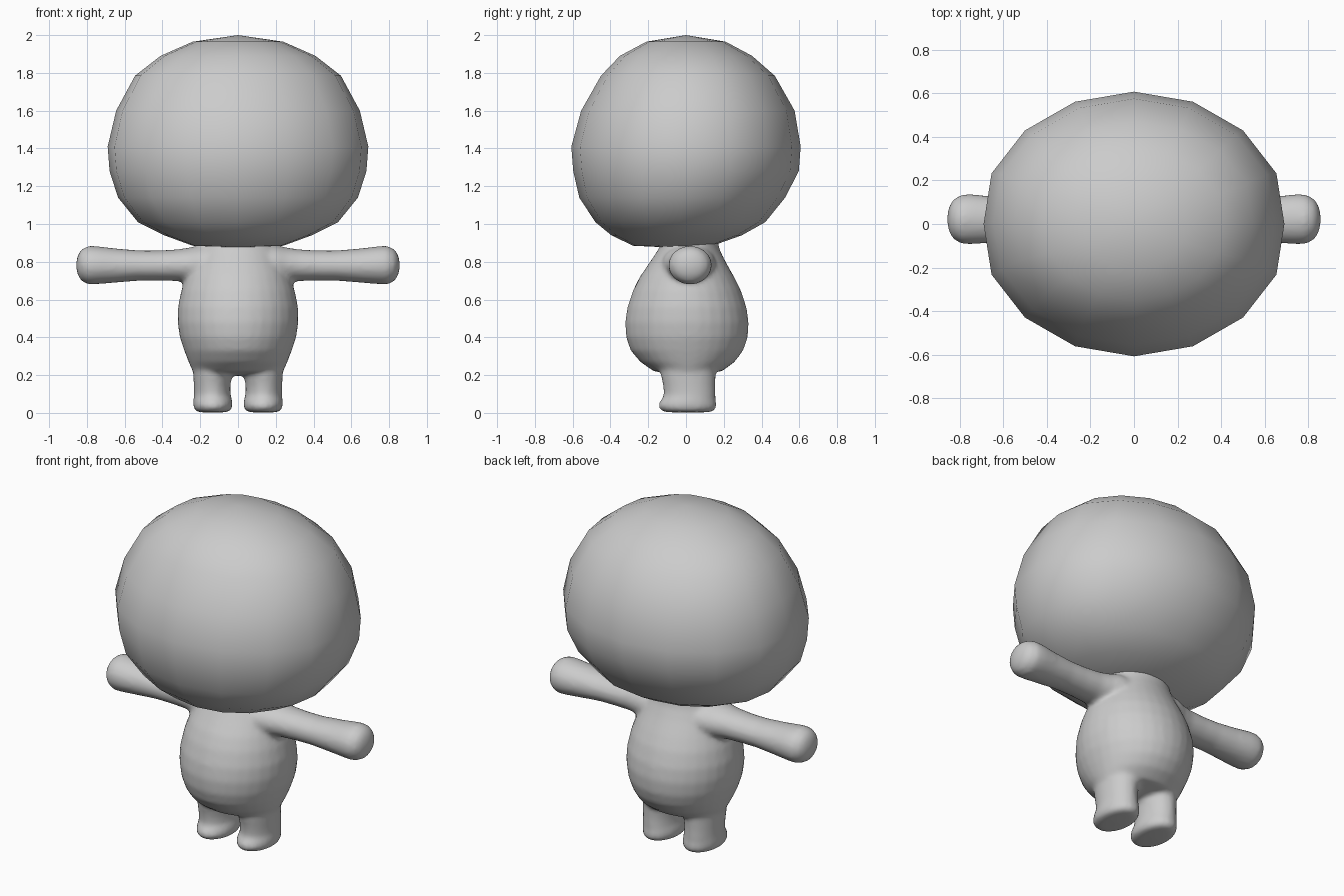
import bpy, bmesh, math

grey = bpy.data.materials.new("plain grey")
grey.diffuse_color = (0.6, 0.6, 0.6, 1)


def loft(bm, rings, start, end, sides, place):
    """Skin elliptical rings (t, ru, rv, cu, cv) between two end points."""
    def row(t, ru, rv, cu, cv):
        return [bm.verts.new(place(t, cu + ru * math.sin(2 * math.pi * i / sides),
                                   cv + rv * math.cos(2 * math.pi * i / sides)))
                for i in range(sides)]
    rows = [row(*r) for r in rings]
    for a, b in zip(rows, rows[1:]):
        for i in range(sides):
            j = (i + 1) % sides
            bm.faces.new((a[i], a[j], b[j], b[i]))
    for pole, r in ((bm.verts.new(place(*start)), rows[0]), (bm.verts.new(place(*end)), rows[-1])):
        for i in range(sides):
            bm.faces.new((pole, r[i], r[(i + 1) % sides]))


def upright(t, u, v):
    return (u, v, t)


def finish(bm, name):
    bmesh.ops.recalc_face_normals(bm, faces=bm.faces)
    mesh = bpy.data.meshes.new(name)
    bm.to_mesh(mesh)
    bm.free()
    mesh.materials.append(grey)
    mesh.shade_smooth()
    obj = bpy.data.objects.new(name, mesh)
    bpy.context.collection.objects.link(obj)
    return obj


# Big sixteen-sided head, its chin leaning towards the front
head_rings = [
    (1.965, .24, .21, 0, 0), (1.89, .41, .35, 0, 0), (1.785, .545, .46, 0, .01),
    (1.60, .645, .565, 0, .01), (1.41, .69, .607, 0, 0), (1.28, .68, .597, 0, 0),
    (1.14, .635, .545, 0, -.02), (1.01, .53, .45, 0, -.03),
    (.94, .39, .345, 0, -.05), (.885, .24, .21, 0, -.07)]
bm = bmesh.new()
loft(bm, head_rings, (2.0, 0, 0), (.875, 0, -.07), 16, upright)
# Fuller cheeks either side of the centre line
for v in bm.verts:
    if .1 < abs(v.co.y) and abs(v.co.x) > .05:
        v.co.x *= 1.025
finish(bm, "head")

# Pear-shaped torso with neck
bm = bmesh.new()
torso = [
    (.98, .19, .15, 0, .02), (.90, .20, .15, 0, .02), (.86, .215, .165, 0, .015),
    (.80, .24, .20, 0, .01), (.72, .275, .25, 0, .005), (.65, .30, .285, 0, .005),
    (.56, .318, .315, 0, .005), (.48, .32, .327, 0, .005), (.40, .308, .322, 0, .005),
    (.33, .285, .298, 0, .005), (.27, .262, .25, 0, .008), (.22, .24, .18, 0, .01)]
loft(bm, torso, (.99, 0, .02), (.195, 0, .01), 32, upright)

# Mirrored legs and arms
leg = [
    (.30, .105, .15, .135, .01), (.20, .102, .145, .135, .012), (.14, .097, .138, .137, .017),
    (.09, .097, .137, .136, .02), (.075, .102, .142, .134, .014), (.05, .105, .154, .133, .008),
    (.025, .103, .152, .133, .008), (.005, .085, .13, .133, .01)]
arm = [
    (.10, .15, .105, .015, .79), (.20, .14, .102, .015, .787), (.26, .118, .092, .015, .783),
    (.32, .105, .084, .015, .782), (.42, .098, .08, .017, .78), (.52, .098, .08, .018, .78),
    (.64, .105, .09, .02, .78), (.74, .115, .10, .022, .782), (.79, .114, .103, .022, .782),
    (.83, .09, .083, .022, .782), (.85, .055, .05, .022, .782)]
for s in (1, -1):
    loft(bm, leg, (.30, .135, .01), (0, .133, .01), 24,
         lambda t, u, v: (s * u, v, t))
    loft(bm, arm, (.10, .015, .79), (.858, .022, .782), 24,
         lambda t, u, v: (s * t, u, v))
body = finish(bm, "body")

# Fuse limbs and torso into one soft skin
fuse = body.modifiers.new("fuse", 'REMESH')
fuse.mode = 'VOXEL'
fuse.voxel_size = 0.014
fuse.use_smooth_shade = True
soften = body.modifiers.new("soften", 'SMOOTH')
soften.factor = 0.5
soften.iterations = 6
